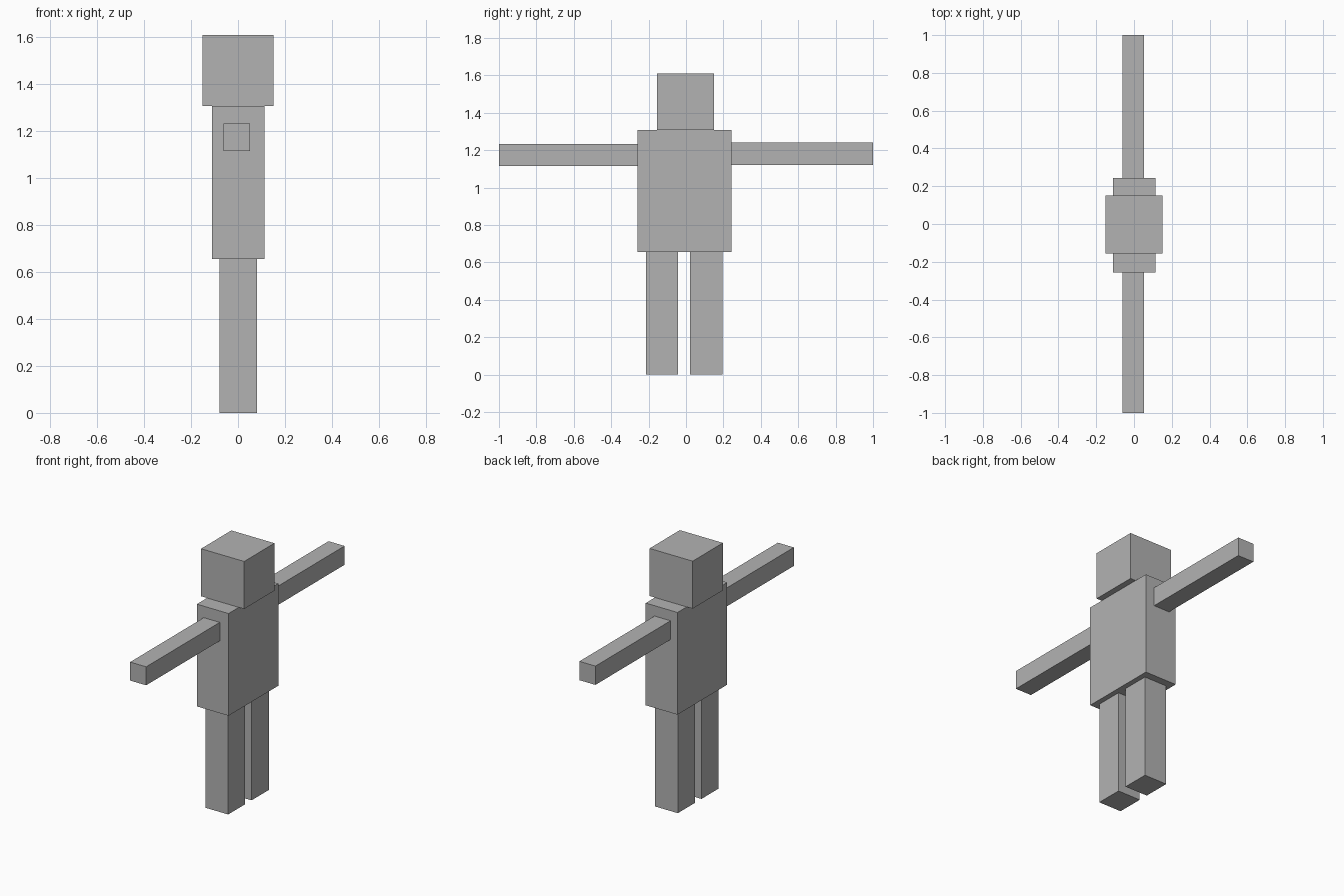
import bpy

default = bpy.data.objects.get("Cube")
if default:
    bpy.data.objects.remove(default, do_unlink=True)

# Single plain grey for the whole figure
GREY = (0.45, 0.45, 0.45, 1.0)
grey = bpy.data.materials.new("plain_grey")
grey.use_nodes = True
grey.diffuse_color = GREY
shader = next(n for n in grey.node_tree.nodes if n.type == "BSDF_PRINCIPLED")
shader.inputs["Base Color"].default_value = GREY


def block(name, low, high):
    """Box spanning two opposite corners."""
    centre = [(a + b) / 2 for a, b in zip(low, high)]
    bpy.ops.mesh.primitive_cube_add(size=1, location=centre)
    part = bpy.context.object
    part.name = part.data.name = name
    part.scale = [b - a for a, b in zip(low, high)]
    bpy.ops.object.transform_apply(location=False, rotation=False, scale=True)
    part.data.materials.append(grey)
    return part


HIP = 0.655
SHOULDER = 1.307

# Head and torso
block("head", (-0.152, -0.155, SHOULDER), (0.152, 0.15, 1.61))
block("torso", (-0.11, -0.258, HIP), (0.114, 0.243, SHOULDER))

# Legs, side by side under the torso
for name, y0, y1 in (("front_leg", -0.215, -0.043), ("back_leg", 0.021, 0.195)):
    block(name, (-0.079, y0, 0), (0.081, y1, HIP))

# Outstretched arms
block("front_arm", (-0.061, -1, 1.116), (0.052, -0.258, 1.234))
block("back_arm", (-0.061, 0.243, 1.121), (0.052, 1, 1.241))
